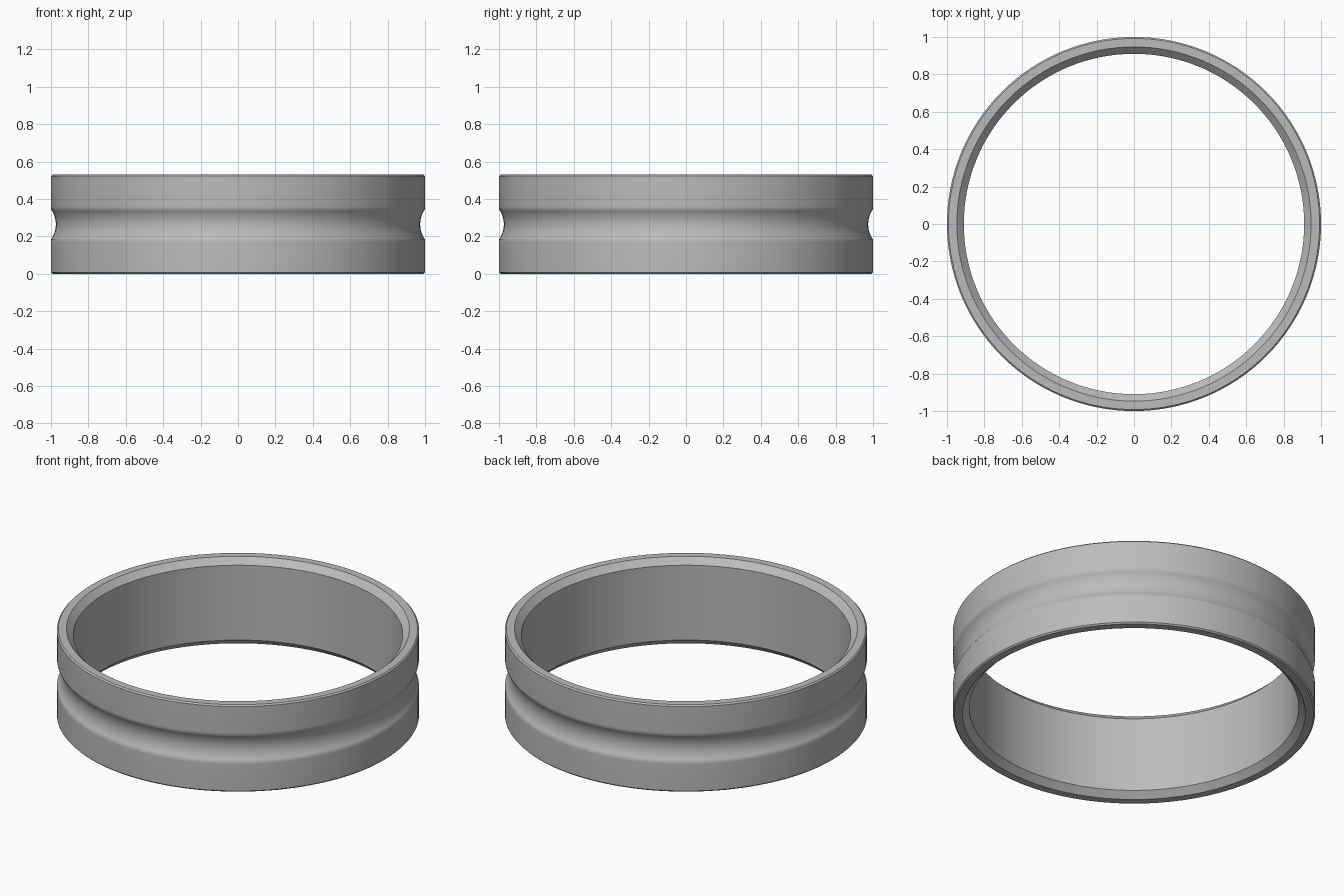
import bpy
import bmesh
from math import cos, sin, pi, radians

if "Cube" in bpy.data.objects:
    bpy.data.objects.remove(bpy.data.objects["Cube"])

HEIGHT = 0.53
OUTER, INNER = 1.0, 0.91
SEGMENTS = 128
MID = HEIGHT / 2

# Plain grey metal
metal = bpy.data.materials.new("grey_metal")
metal.use_nodes = True
grey = (0.5, 0.5, 0.5, 1)
metal.diffuse_color = grey
metal.node_tree.nodes["Principled BSDF"].inputs["Base Color"].default_value = grey

# Upper half of the section, from groove floor to inner wall
GROOVE_RADIUS, GROOVE_HALF, GROOVE_FLOOR = 0.14, 0.08, 0.974
STEPS = 8
half = []
for i in range(STEPS + 1):
    h = GROOVE_HALF * i / STEPS
    sag = GROOVE_RADIUS - (GROOVE_RADIUS ** 2 - h ** 2) ** 0.5
    half.append((min(OUTER, GROOVE_FLOOR + sag), h))
half += [
    (OUTER, GROOVE_HALF + 0.015),
    (OUTER, MID - 0.008),
    (OUTER - 0.008, MID),
    (INNER + 0.037, MID),
    (INNER, MID - 0.037),
]

# Mirror the half section to close the loop
profile = half + [(r, -z) for r, z in reversed(half[1:])]

# Sweep the section around the vertical axis
bm = bmesh.new()
rings = []
for s in range(SEGMENTS):
    a = 2 * pi * s / SEGMENTS
    rings.append([bm.verts.new((r * cos(a), r * sin(a), z + MID)) for r, z in profile])
for s in range(SEGMENTS):
    this, after = rings[s], rings[(s + 1) % SEGMENTS]
    for k in range(len(profile)):
        n = (k + 1) % len(profile)
        bm.faces.new((this[k], after[k], after[n], this[n]))
bmesh.ops.recalc_face_normals(bm, faces=bm.faces)

mesh = bpy.data.meshes.new("grooved_ring")
bm.to_mesh(mesh)
bm.free()
mesh.materials.append(metal)
ring = bpy.data.objects.new("grooved_ring", mesh)
bpy.context.collection.objects.link(ring)

# Smooth curves, crisp bevels
bpy.ops.object.select_all(action="DESELECT")
ring.select_set(True)
bpy.context.view_layer.objects.active = ring
bpy.ops.object.shade_smooth_by_angle(angle=radians(36))
